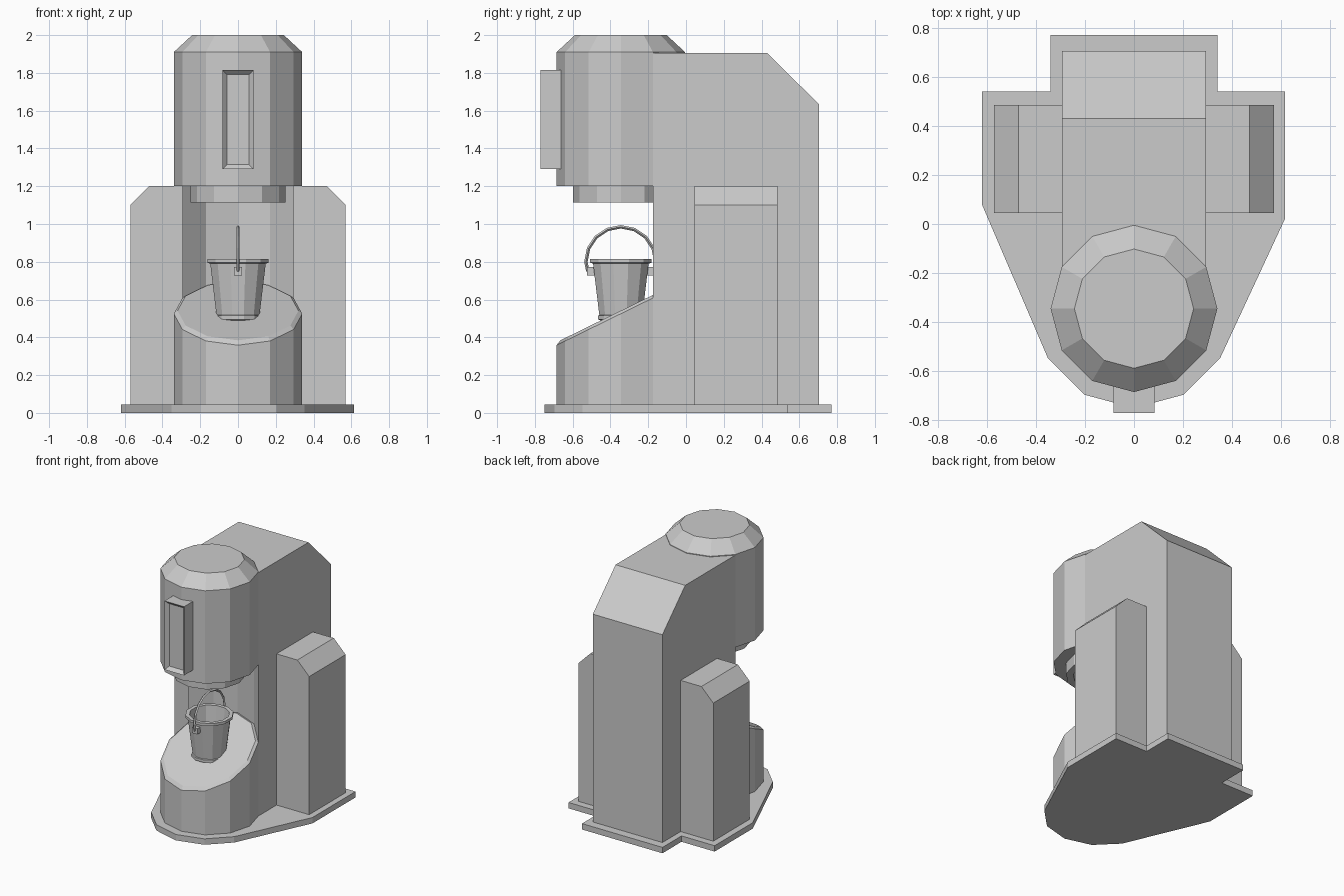
import bpy, bmesh
from math import sin, cos, pi, radians
from mathutils import Vector

if "Cube" in bpy.data.objects:
    bpy.data.objects.remove(bpy.data.objects["Cube"])

CY = -0.345      # shared axis of drums and bucket
BASE = 0.045     # top of the floor plate


def finish(bm, name):
    bmesh.ops.recalc_face_normals(bm, faces=bm.faces)
    me = bpy.data.meshes.new(name)
    bm.to_mesh(me)
    bm.free()
    ob = bpy.data.objects.new(name, me)
    bpy.context.collection.objects.link(ob)
    return ob


def ngon(r, n=12, rot=0.0):
    return [(r * cos(rot + 2 * pi * i / n), CY + r * sin(rot + 2 * pi * i / n)) for i in range(n)]


def extrude(points, direction):
    """Prism from a flat list of 3D points."""
    bm = bmesh.new()
    face = bm.faces.new([bm.verts.new(p) for p in points])
    res = bmesh.ops.extrude_face_region(bm, geom=[face], use_keep_orig=True)
    bmesh.ops.translate(bm, vec=direction,
                        verts=[v for v in res["geom"] if isinstance(v, bmesh.types.BMVert)])
    return bm


def lathe(name, profile, n=12, rot=0.0, slope=None):
    """Rings of (radius, z); rings listed in slope tilt along y."""
    bm = bmesh.new()
    rings = []
    for k, (r, z) in enumerate(profile):
        tilt = slope[k] if slope else 0
        rings.append([bm.verts.new((x, y, z + tilt * (y - CY))) for x, y in ngon(r, n, rot)])
    for a, b in zip(rings, rings[1:]):
        for i in range(n):
            j = (i + 1) % n
            bm.faces.new((a[i], a[j], b[j], b[i]))
    bm.faces.new(rings[0])
    bm.faces.new(rings[-1])
    return finish(bm, name)


def box(x0, x1, y0, y1, z0, z1):
    return extrude([(x0, y0, z0), (x1, y0, z0), (x1, y1, z0), (x0, y1, z0)], (0, 0, z1 - z0))


# Floor plate: rounded front, stepped rear
front = [p for p in ngon(0.405) if p[1] < -0.5]
plate = [(-0.62, 0.54), (-0.62, 0.08)] + front + [
    (0.615, 0.02), (0.615, 0.54), (0.34, 0.54), (0.34, 0.77), (-0.34, 0.77), (-0.34, 0.54)]
finish(extrude([(x, y, 0) for x, y in plate], (0, 0, BASE)), "floor_plate")

# Main column: faceted hollow at the front, sloped top rear edge
hollow = [p for p in ngon(0.34) if p[1] > CY + 0.16 and abs(p[0]) < 0.3]
plan = hollow + [(-0.294, 0.705), (0.294, 0.705)]
bm = extrude([(x, y, BASE) for x, y in plan], (0, 0, 1.905 - BASE))
cut = bmesh.ops.bisect_plane(bm, geom=bm.verts[:] + bm.edges[:] + bm.faces[:],
                             plane_co=(0, 0.43, 1.905), plane_no=(0, 1, 1.01), clear_outer=True)
bmesh.ops.contextual_create(bm, geom=[e for e in cut["geom_cut"] if isinstance(e, bmesh.types.BMEdge)])
finish(bm, "main_column")

# Side towers with chamfered outer edge
for s, side in ((1, "right"), (-1, "left")):
    prof = [(0.28, BASE), (0.57, BASE), (0.57, 1.1), (0.47, 1.2), (0.28, 1.2)]
    finish(extrude([(s * x, 0.045, z) for x, z in prof], (0, 0.44, 0)), side + "_tower")

# Drums and outlet collar
lathe("upper_drum", [(0.34, 1.2), (0.34, 1.91), (0.243, 2.0)])
lathe("outlet_collar", [(0.252, 1.21), (0.252, 1.115), (0.2, 1.115), (0.2, 1.19)])
lathe("lower_drum", [(0.34, BASE), (0.34, 0.525), (0.32, 0.541)], slope=[0, 0.49, 0.49])

# Front panel with recessed face
bm = box(-0.083, 0.083, -0.77, -0.66, 1.29, 1.815)
bm.normal_update()
bmesh.ops.recalc_face_normals(bm, faces=bm.faces)
face = min(bm.faces, key=lambda f: f.calc_center_median().y)
bmesh.ops.inset_region(bm, faces=[face], thickness=0.034)
bmesh.ops.translate(bm, verts=face.verts, vec=(0, 0.025, 0))
finish(bm, "front_panel")

# Bucket: foot ring, tapered wall, rim, hollow inside
lathe("bucket", [(0.112, 0.49), (0.125, 0.495), (0.125, 0.515), (0.118, 0.518), (0.152, 0.79),
                 (0.168, 0.795), (0.168, 0.815), (0.14, 0.815), (0.11, 0.53)], n=12, rot=radians(15))

# Bucket handle and its lugs
path = [(CY - 0.175, 0.75)] + [(CY - 0.185 * cos(pi * i / 8), 0.8 + 0.185 * sin(pi * i / 8))
                               for i in range(9)] + [(CY + 0.175, 0.75)]
curve = bpy.data.curves.new("bucket_handle", "CURVE")
curve.dimensions = "3D"
curve.bevel_depth = 0.009
curve.bevel_resolution = 0
curve.use_fill_caps = True
sp = curve.splines.new("POLY")
sp.points.add(len(path) - 1)
for pt, (y, z) in zip(sp.points, path):
    pt.co = (0, y, z, 1)
    pt.tilt = 0
sp.use_smooth = False
bpy.context.collection.objects.link(bpy.data.objects.new("bucket_handle", curve))
for s, side in ((-1, "front"), (1, "rear")):
    y = sorted((CY + s * 0.135, CY + s * 0.178))
    finish(box(-0.022, 0.022, y[0], y[1], 0.728, 0.772), side + "_handle_lug")
